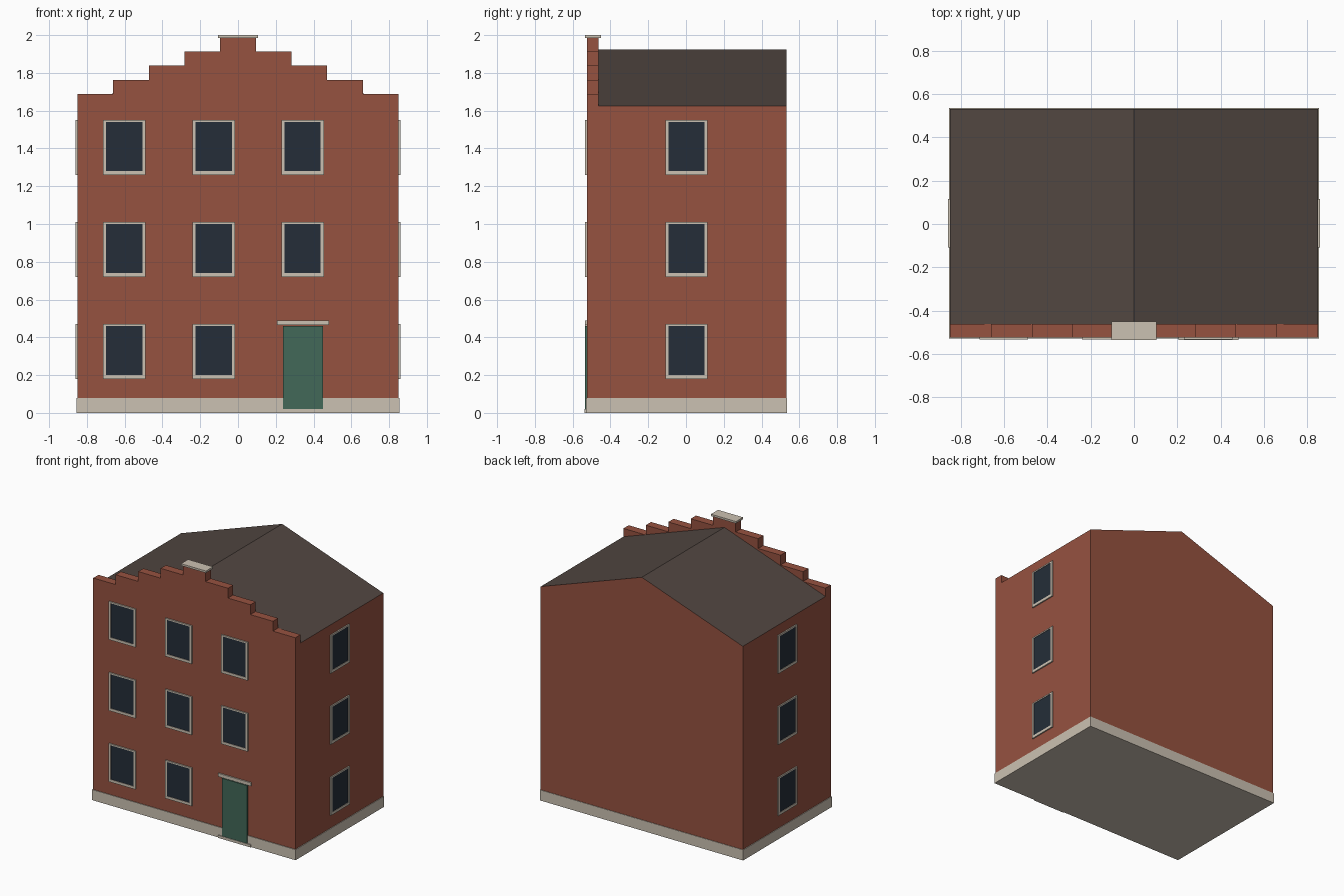
import bpy, bmesh

if "Cube" in bpy.data.objects:
    bpy.data.objects.remove(bpy.data.objects["Cube"])


def material(name, rgb):
    m = bpy.data.materials.new(name)
    m.diffuse_color = (*rgb, 1)
    m.use_nodes = True
    m.node_tree.nodes["Principled BSDF"].inputs["Base Color"].default_value = m.diffuse_color
    return m


BRICK = material("red brick", (0.305, 0.084, 0.051))
STONE = material("pale stone", (0.60, 0.535, 0.445))
ROOF = material("dark roof tile", (0.083, 0.062, 0.053))
GLASS = material("dark glass", (0.018, 0.027, 0.040))
GREEN = material("green door paint", (0.054, 0.138, 0.098))


def finish(name, bm, *mats):
    bmesh.ops.recalc_face_normals(bm, faces=bm.faces)
    me = bpy.data.meshes.new(name)
    bm.to_mesh(me)
    bm.free()
    for m in mats:
        me.materials.append(m)
    ob = bpy.data.objects.new(name, me)
    bpy.context.collection.objects.link(ob)
    return ob


def add_box(bm, x, y, z):
    vs = bmesh.ops.create_cube(bm, size=1)["verts"]
    for v in vs:
        v.co = [r[0] if c < 0 else r[1] for c, r in zip(v.co, (x, y, z))]


def box(name, x, y, z, mat):
    bm = bmesh.new()
    add_box(bm, x, y, z)
    return finish(name, bm, mat)


def prism(name, pts, y0, y1, *mats):
    """Extrude an x-z outline along y; upward sloping faces take the last material."""
    bm = bmesh.new()
    face = bm.faces.new([bm.verts.new((x, y0, z)) for x, z in pts])
    out = bmesh.ops.extrude_face_region(bm, geom=[face])["geom"]
    for v in out:
        if isinstance(v, bmesh.types.BMVert):
            v.co.y = y1
    bmesh.ops.recalc_face_normals(bm, faces=bm.faces)
    for f in bm.faces:
        if len(mats) > 1 and f.normal.z > 0.5:
            f.material_index = 1
    return finish(name, bm, *mats)


W, FRONT, BACK, INNER = 0.85, -0.525, 0.531, -0.462

# House body with pitched roof faces
prism("house_body", [(-W, 0.02), (W, 0.02), (W, 1.625), (0, 1.923), (-W, 1.625)],
      INNER, BACK, BRICK, ROOF)

# Stepped front gable wall
step = W / 4.5
right = [(W, 0.02)]
for i in range(5):
    z = 1.688 + 0.075 * i
    right += [(W - i * step, z), (W - (i + 1) * step, z)]
right = right[:-1]
prism("stepped_front_wall", right + [(-x, z) for x, z in reversed(right)],
      FRONT, INNER, BRICK)

# Plinth and gable cap
box("plinth", (-0.855, 0.855), (-0.53, 0.535), (0, 0.08), STONE)
box("gable_cap", (-0.105, 0.105), (-0.535, -0.45), (1.985, 2.0), STONE)


def window(name, to_world):
    """Frame of four bars round a recessed pane, in (across, outward, up) space."""
    w, h, gw, lo, hi = 0.112, 0.29, 0.096, 0.02, 0.28
    frame, pane = bmesh.new(), bmesh.new()
    d = (-0.01, 0.0095)
    add_box(frame, (-w, -gw), d, (0, h))
    add_box(frame, (gw, w), d, (0, h))
    add_box(frame, (-gw, gw), d, (0, lo))
    add_box(frame, (-gw, gw), d, (hi, h))
    add_box(pane, (-gw, gw), (-0.01, 0.006), (lo, hi))
    for bm, part, mat in ((frame, "frame", STONE), (pane, "pane", GLASS)):
        for v in bm.verts:
            v.co = to_world(*v.co)
        finish(f"{name}_{part}", bm, mat)


# Windows: three columns in front (door takes one spot), one column per side
for row, z0 in enumerate((0.18, 0.72, 1.26)):
    for col, cx in enumerate((-0.602, -0.128, 0.342)):
        if row or col < 2:
            window(f"front_window_{row}_{col}",
                   lambda a, o, u: (cx + a, FRONT - o, z0 + u))
    for side, s in (("left", -1), ("right", 1)):
        window(f"{side}_window_{row}",
               lambda a, o, u: (s * (W + o), 0.003 + a, z0 + u))

# Door, lintel and doorstep
box("door", (0.237, 0.451), (-0.5335, -0.52), (0.02, 0.46), GREEN)
box("door_lintel", (0.206, 0.482), (-0.535, -0.52), (0.465, 0.49), STONE)
box("doorstep", (0.206, 0.482), (-0.537, -0.52), (0, 0.02), STONE)
